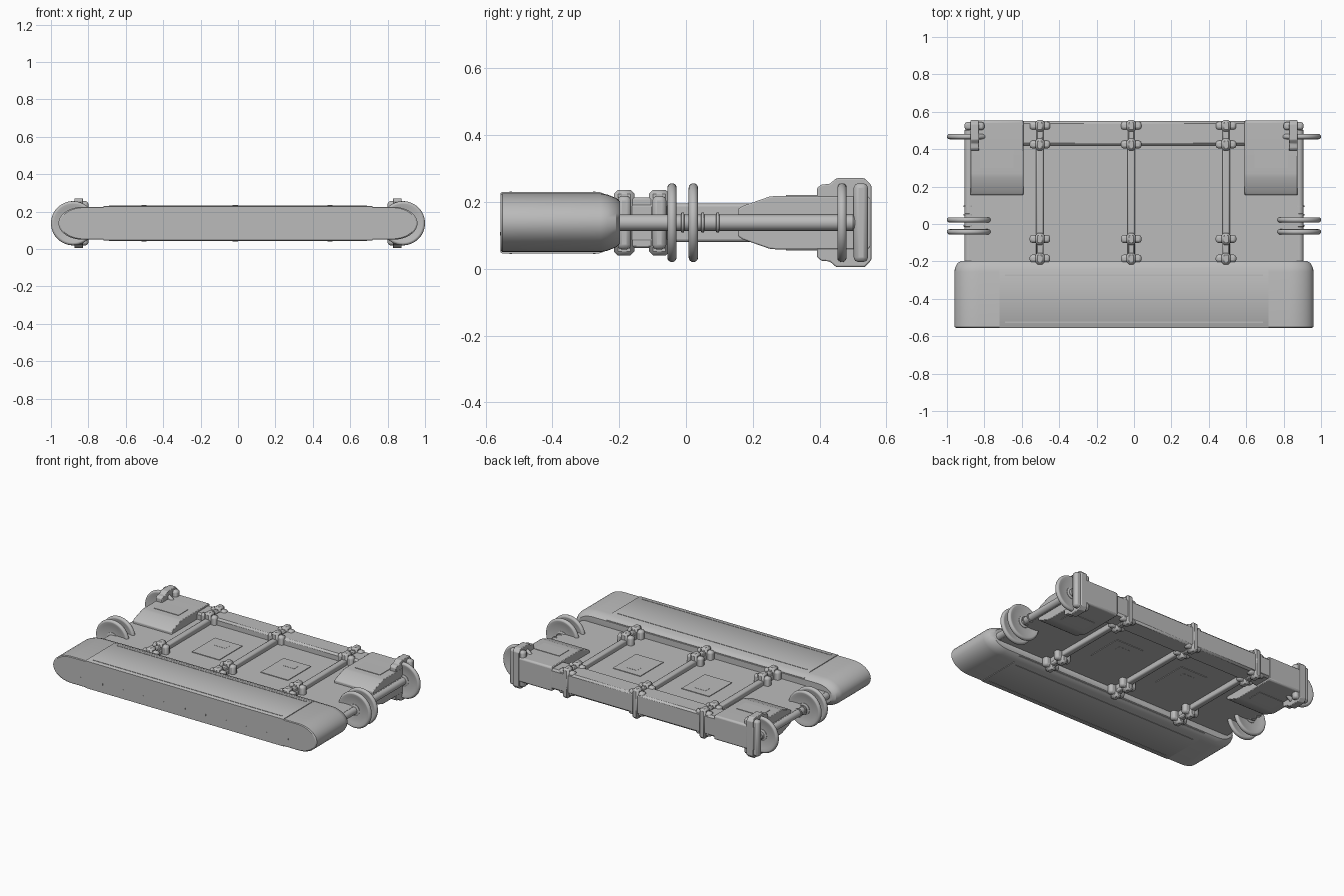
import bpy
import bmesh
import math
from mathutils import Vector

cube = bpy.data.objects.get("Cube")
if cube:
    bpy.data.objects.remove(cube, do_unlink=True)

grey = bpy.data.materials.new("plain_grey")
grey.use_nodes = True
COLOUR = (0.5, 0.5, 0.5, 1)
grey.diffuse_color = COLOUR
grey.node_tree.nodes["Principled BSDF"].inputs["Base Color"].default_value = COLOUR

MID = 0.138  # height of the horizontal symmetry plane


def finish(bm, name, bevel=0, segments=2):
    bmesh.ops.recalc_face_normals(bm, faces=bm.faces)
    mesh = bpy.data.meshes.new(name)
    bm.to_mesh(mesh)
    bm.free()
    obj = bpy.data.objects.new(name, mesh)
    bpy.context.collection.objects.link(obj)
    mesh.materials.append(grey)
    if bevel:
        mod = obj.modifiers.new("bevel", 'BEVEL')
        mod.width = bevel
        mod.segments = segments
        mod.limit_method = 'ANGLE'
        mod.angle_limit = math.radians(35)
    bpy.ops.object.select_all(action='DESELECT')
    obj.select_set(True)
    bpy.context.view_layer.objects.active = obj
    bpy.ops.object.shade_smooth_by_angle(angle=math.radians(32))
    return obj


def box(name, x, y, z, bevel=0, segments=2):
    """Box from (min, max) pairs."""
    bm = bmesh.new()
    bmesh.ops.create_cube(bm, size=1)
    for v in bm.verts:
        v.co = Vector([(a + b) / 2 + c * (b - a) for (a, b), c in zip((x, y, z), v.co)])
    return finish(bm, name, bevel, segments)


def loft(name, rings, bevel=0, segments=2):
    """Closed solid through matching rings of points."""
    bm = bmesh.new()
    loops = [[bm.verts.new(p) for p in ring] for ring in rings]
    n = len(loops[0])
    for a, b in zip(loops, loops[1:]):
        for i in range(n):
            j = (i + 1) % n
            bm.faces.new((a[i], a[j], b[j], b[i]))
    bm.faces.new(loops[0])
    bm.faces.new(loops[-1])
    return finish(bm, name, bevel, segments)


def side_profile(name, half_outline, x0, x1, bevel=0):
    """Extrude a (y, half height) outline mirrored about MID across x."""
    outline = [(y, MID + h) for y, h in half_outline]
    outline += [(y, MID - h) for y, h in reversed(half_outline)]
    return loft(name, [[(x, y, z) for y, z in outline] for x in (x0, x1)], bevel)


def lathe(name, x, profile, sides=40):
    """Revolve (y, radius) points about a lengthwise axis at x."""
    rings = []
    for y, r in profile:
        rings.append([(x + r * math.cos(i * math.tau / sides), y,
                       MID + r * math.sin(i * math.tau / sides)) for i in range(sides)])
    return loft(name, rings)


def disc(name, x, y):
    """Thin wheel with a rounded rim and dished faces."""
    w, r = 0.014, 0.118
    rim = [(y + w * math.sin(math.radians(a)), r - w + w * math.cos(math.radians(a)))
           for a in range(-90, 91, 15)]
    lathe(name, x, [(y - w * 0.5, 0.03), (y - w * 0.5, 0.088)] + rim
          + [(y + w * 0.5, 0.088), (y + w * 0.5, 0.03)], 48)


def capsule_ring(y, half_x, half_z, end):
    """Stadium cross-section with elliptical ends."""
    ring = []
    for side in (1, -1):
        for i in range(17):
            a = math.radians(-90 + i * 180 / 16)
            ring.append((side * (half_x - end + end * math.cos(a)), y,
                         MID + side * half_z * math.sin(a)))
    return ring


# Front bumper body with tapered back edge
loft("front_bumper", [
    capsule_ring(-0.555, 0.952, 0.084, 0.13), capsule_ring(-0.55, 0.96, 0.088, 0.13),
    capsule_ring(-0.255, 0.96, 0.088, 0.13), capsule_ring(-0.235, 0.957, 0.084, 0.13),
    capsule_ring(-0.21, 0.945, 0.074, 0.12), capsule_ring(-0.198, 0.925, 0.064, 0.11)])
side_profile("bumper_centre", [(-0.555, 0.089), (-0.55, 0.092), (-0.26, 0.092),
                               (-0.2, 0.07)], -0.72, 0.72)
for s in (1, -1):
    z = MID + s * 0.092
    for y in (-0.275, -0.525):
        box("bumper_panel_ridge", (-0.69, 0.69), (y - 0.004, y + 0.004), (z - 0.002, z + 0.002))
for i in range(11):
    x = (i - 5) * 0.15
    box("bumper_rivet", (x - 0.005, x + 0.005), (-0.557, -0.554), (0.1, 0.11))

# Thin deck and rear beam
box("deck", (-0.88, 0.88), (-0.21, 0.53), (0.113, 0.163))
box("rear_beam", (-0.62, 0.62), (0.42, 0.55), (0.07, 0.206), 0.012, 1)
for s in (1, -1):
    z = MID + s * 0.026
    for i in (-1, 1):
        box("deck_panel", (i * 0.25 - 0.1, i * 0.25 + 0.1), (0.02, 0.26), (z - 0.003, z + 0.003))
        box("deck_hatch", (i * 0.25 - 0.04, i * 0.25 + 0.04), (0.17, 0.21), (z - 0.004, z + 0.004))


def clamp(x, y, half):
    """Wide bolt block with a taller central strap."""
    box("clamp_bolt", (x - 0.055, x + 0.055), (y - 0.021, y + 0.021),
        (MID - half + 0.018, MID + half - 0.018), 0.014)
    box("clamp_strap", (x - 0.024, x + 0.024), (y - 0.031, y + 0.031),
        (MID - half, MID + half), 0.012, 1)


# Lengthwise rails, each held by clamps at both ends
for x in (-0.503, -0.015, 0.492):
    box("rail", (x - 0.02, x + 0.02), (-0.2, 0.45), (0.08, 0.195), 0.009)
    box("front_clamp_bridge", (x - 0.018, x + 0.018), (-0.2, -0.06), (0.062, 0.214), 0.006, 1)
    box("rear_clamp_bridge", (x - 0.018, x + 0.018), (0.42, 0.556), (0.058, 0.218), 0.006, 1)
    for y in (-0.185, -0.08, 0.425, 0.525):
        clamp(x, y, 0.098)

# Side assemblies, mirrored left and right
for s in (1, -1):
    axle = s * 0.882
    lathe("side_axle", axle, [(-0.21, 0.024), (0.5, 0.024), (0.515, 0.012)], 24)
    for y in (-0.01, 0.05, 0.095):
        lathe("axle_collar", axle, [(y - 0.005, 0.024), (y - 0.004, 0.03),
                                    (y + 0.004, 0.03), (y + 0.005, 0.024)], 24)
    for y in (-0.042, 0.022, 0.467):
        disc("wheel_disc", axle, y)
        lathe("wheel_hub", axle, [(y - 0.014, 0.03), (y - 0.01, 0.038),
                                  (y + 0.01, 0.038), (y + 0.014, 0.03)], 24)

    # Corner housing with sloped nose
    side_profile("corner_housing", [(0.155, 0.04), (0.17, 0.05), (0.25, 0.078), (0.27, 0.08),
                                    (0.545, 0.08), (0.553, 0.072)],
                 s * 0.592, s * 0.875, 0.004)
    for t in (1, -1):
        z = MID + t * 0.08
        box("housing_hatch", (s * 0.733 - 0.09, s * 0.733 + 0.09), (0.3, 0.4),
            (z - 0.003, z + 0.003))

    # Tall end bracket with bolt block
    side_profile("end_bracket", [(0.392, 0.103), (0.405, 0.114), (0.43, 0.116), (0.45, 0.133),
                                 (0.535, 0.133), (0.555, 0.112)],
                 s * 0.828, s * 0.874, 0.004)
    box("end_bracket_bolt", (s * 0.853 - 0.053, s * 0.853 + 0.053), (0.502, 0.545),
        (0.02, 0.256), 0.014)
